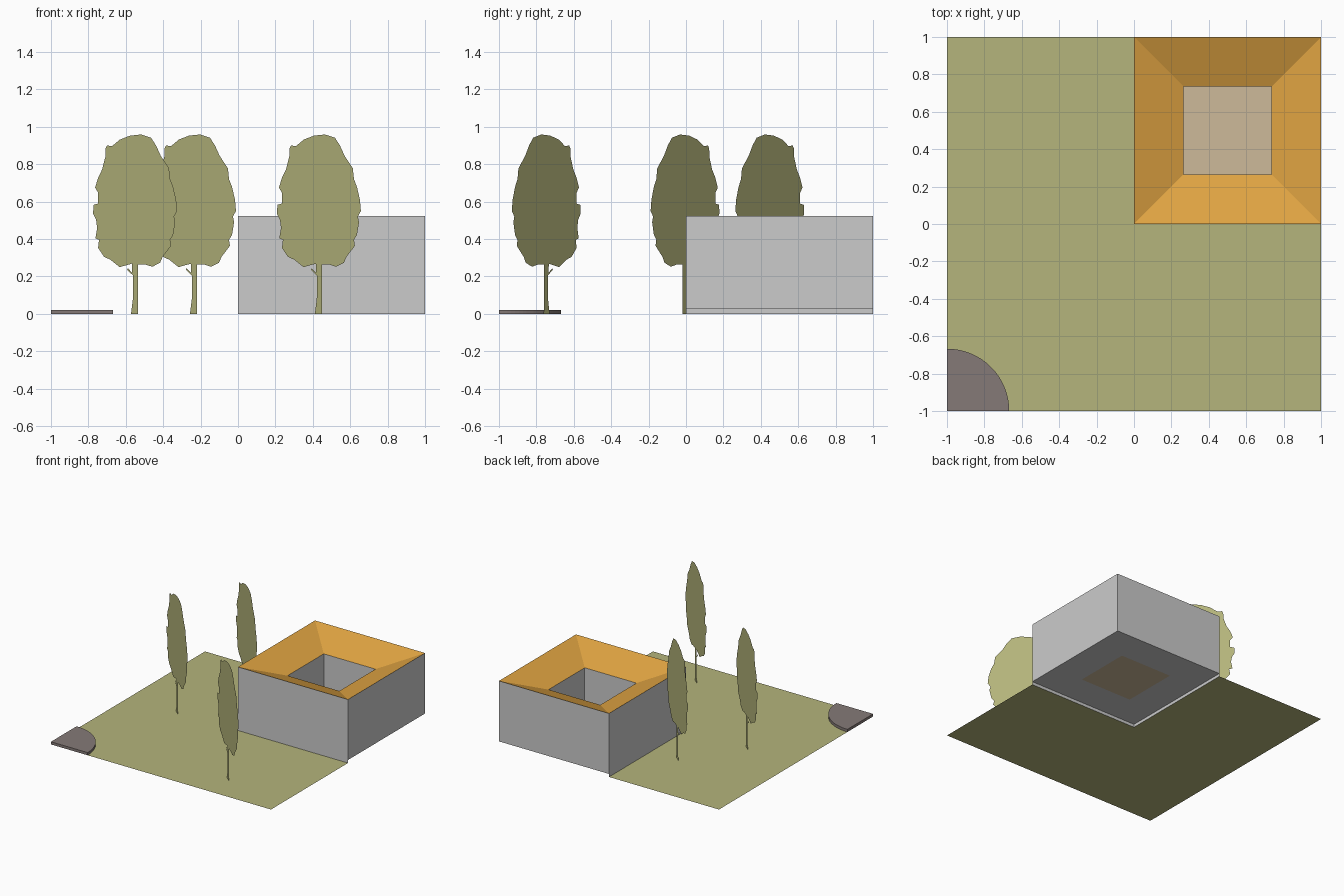
import bpy, math

if "Cube" in bpy.data.objects:
    bpy.data.objects.remove(bpy.data.objects["Cube"])


def material(name, rgb):
    # display colour (0-255) converted to linear
    m = bpy.data.materials.new(name)
    m.diffuse_color = [((c / 255 + 0.055) / 1.055) ** 2.4 for c in rgb] + [1]
    m.use_nodes = True
    m.node_tree.nodes["Principled BSDF"].inputs["Base Color"].default_value = m.diffuse_color
    return m


def make(name, verts, faces, mat=None):
    me = bpy.data.meshes.new(name)
    me.from_pydata(verts, [], faces)
    me.update()
    if mat:
        me.materials.append(mat)
    ob = bpy.data.objects.new(name, me)
    bpy.context.collection.objects.link(ob)
    return ob


def square(lo, hi, z):
    return [(lo, lo, z), (hi, lo, z), (hi, hi, z), (lo, hi, z)]


def bridge(flip=False):
    # four quads joining two rings of four points
    f = [(i, (i + 1) % 4, (i + 1) % 4 + 4, i + 4) for i in range(4)]
    return [q[::-1] for q in f] if flip else f


green = material("grass", (181, 181, 124))
orange = material("roof_tile", (224, 164, 66))
beige = material("paving", (205, 186, 154))
brown = material("stone", (133, 122, 119))

TOP, EAVE, FLOOR = 0.522, 0.42, 0.025
LO, HI = 0.265, 0.735

# L-shaped lawn around the house plot
make("lawn", [(-1, -1, 0), (1, -1, 0), (1, 0, 0), (0, 0, 0), (0, 1, 0), (-1, 1, 0)],
     [(0, 1, 2, 3), (0, 3, 4, 5)], green)

# house: walls, inward sloping roof, courtyard walls and floors
make("outer_walls", square(0, 1, FLOOR) + square(0, 1, TOP), bridge())
make("plot_curb", [(1, 0, 0), (0, 0, 0), (0, 1, 0),
                   (1, 0, FLOOR), (0, 0, FLOOR), (0, 1, FLOOR)],
     [(1, 0, 3, 4), (2, 1, 4, 5)])
make("roof", square(0, 1, TOP) + square(LO, HI, EAVE), bridge(), orange)
make("courtyard_walls", square(LO, HI, FLOOR) + square(LO, HI, EAVE), bridge(True))
make("house_floor", square(0, 1, FLOOR) + square(LO, HI, FLOOR), bridge())
make("courtyard_floor", square(LO, HI, FLOOR), [(0, 1, 2, 3)], beige)

# quarter-round stone slab in the corner
N, R, H = 24, 0.333, 0.022
rim = [(-1, -1)] + [(-1 + R * math.cos(i / N * math.pi / 2),
                     -1 + R * math.sin(i / N * math.pi / 2)) for i in range(N + 1)]
n = len(rim)
make("corner_slab", [(x, y, 0) for x, y in rim] + [(x, y, H) for x, y in rim],
     [tuple(range(n, 2 * n))] +
     [(i, (i + 1) % n, (i + 1) % n + n, i + n) for i in range(n)], brown)

# flat cut-out trees: trunk and crown silhouettes in hundredths (across, up)
trunk = [(-1.9, 0), (1.9, 0), (1.8, 27), (-1.4, 27), (-1.3, 22), (-3.6, 24.4),
         (-4, 23.6), (-0.8, 20.5), (-0.9, 8)]
crown = [(-1.5, 26.8), (1.9, 26.4), (6, 26.3), (9.5, 25.2), (13.6, 27.3), (15, 30.5),
         (19.5, 36.4), (19, 39.6), (20.6, 42.2), (21.7, 49), (21.1, 52), (22.7, 55),
         (22.2, 61), (20.6, 67.9), (19, 72), (18.4, 77.8), (14, 84.5), (11.5, 90),
         (8.8, 94.2), (3.5, 95.9), (-2.4, 95.3), (-7.8, 93.2), (-12, 89.7),
         (-14.7, 90), (-15.5, 88.5), (-15.6, 84), (-17.4, 77.1), (-19.5, 72.8),
         (-21.1, 67.5), (-19.5, 64.8), (-19.5, 59), (-21.9, 58.3), (-22.2, 53.6),
         (-20.6, 50.4), (-20, 46), (-20.9, 40.4), (-19, 39.6), (-19.5, 35.3),
         (-16.3, 30.5), (-13, 29), (-8, 25)]
for k, (tx, ty) in enumerate([(-0.553, -0.003), (-0.238, 0.45), (0.43, -0.745)], 1):
    for part, shape in (("trunk", trunk), ("crown", crown)):
        pts = [(tx + u / 100, ty - 0.82 * u / 100, z / 100) for u, z in shape]
        make(f"tree_{part}_{k}", pts, [tuple(range(len(pts)))], green)
